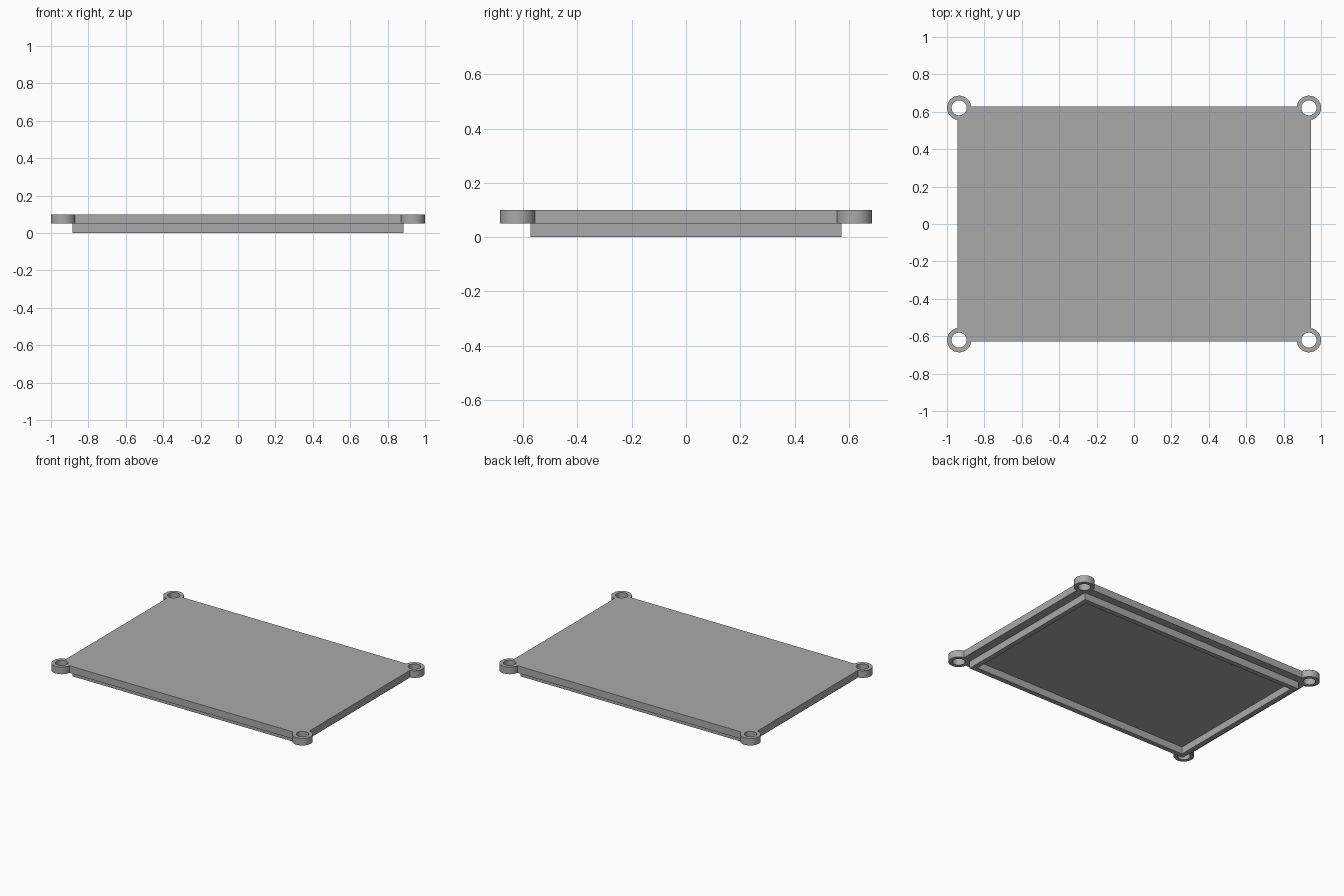
import bpy
import math

cube = bpy.data.objects.get("Cube")
if cube:
    bpy.data.objects.remove(cube, do_unlink=True)

# Main sizes
PLATE = (0.945, 0.628)      # half sizes
RIM = (0.885, 0.572)
WALL = 0.035
MID, TOP = 0.05, 0.10
BOSS_POS = (0.935, 0.621)
BOSS_R, HOLE_R = 0.065, 0.04

grey = bpy.data.materials.new("light grey")
grey.use_nodes = True
colour = (0.4, 0.4, 0.4, 1)
grey.diffuse_color = colour
grey.node_tree.nodes["Principled BSDF"].inputs["Base Color"].default_value = colour


def box(name, half, z0, z1):
    bpy.ops.mesh.primitive_cube_add(size=2, location=(0, 0, (z0 + z1) / 2))
    ob = bpy.context.object
    ob.name = name
    ob.scale = (half[0], half[1], (z1 - z0) / 2)
    bpy.ops.object.transform_apply(location=True, scale=True)
    ob.data.materials.append(grey)
    return ob


def cylinder(name, x, y, r, z0, z1):
    bpy.ops.mesh.primitive_cylinder_add(vertices=64, radius=r, depth=z1 - z0,
                                        location=(x, y, (z0 + z1) / 2))
    ob = bpy.context.object
    ob.name = name
    ob.data.materials.append(grey)
    return ob


def combine(target, tool, operation):
    """Apply a boolean and discard the tool object."""
    bpy.context.view_layer.objects.active = target
    mod = target.modifiers.new(operation.lower(), "BOOLEAN")
    mod.operation = operation
    mod.solver = "EXACT"
    mod.object = tool
    bpy.ops.object.modifier_apply(modifier=mod.name)
    bpy.data.objects.remove(tool, do_unlink=True)


# Cover plate with a drilled screw boss at each corner
plate = box("cover_plate", PLATE, MID, TOP)
corners = [(sx * BOSS_POS[0], sy * BOSS_POS[1]) for sx in (-1, 1) for sy in (-1, 1)]
for x, y in corners:
    combine(plate, cylinder("screw_boss", x, y, BOSS_R, MID, TOP), "UNION")
for x, y in corners:
    combine(plate, cylinder("screw_hole", x, y, HOLE_R, 0, 2 * TOP), "DIFFERENCE")

# Locating rim under the plate, an open rectangular frame
rim = box("locating_rim", RIM, 0, MID)
inner = box("rim_opening", (RIM[0] - WALL, RIM[1] - WALL), -MID, 2 * MID)
combine(rim, inner, "DIFFERENCE")

# Smooth boss walls, sharp edges elsewhere
bpy.ops.object.select_all(action="DESELECT")
plate.select_set(True)
bpy.context.view_layer.objects.active = plate
bpy.ops.object.shade_smooth_by_angle(angle=math.radians(30))
